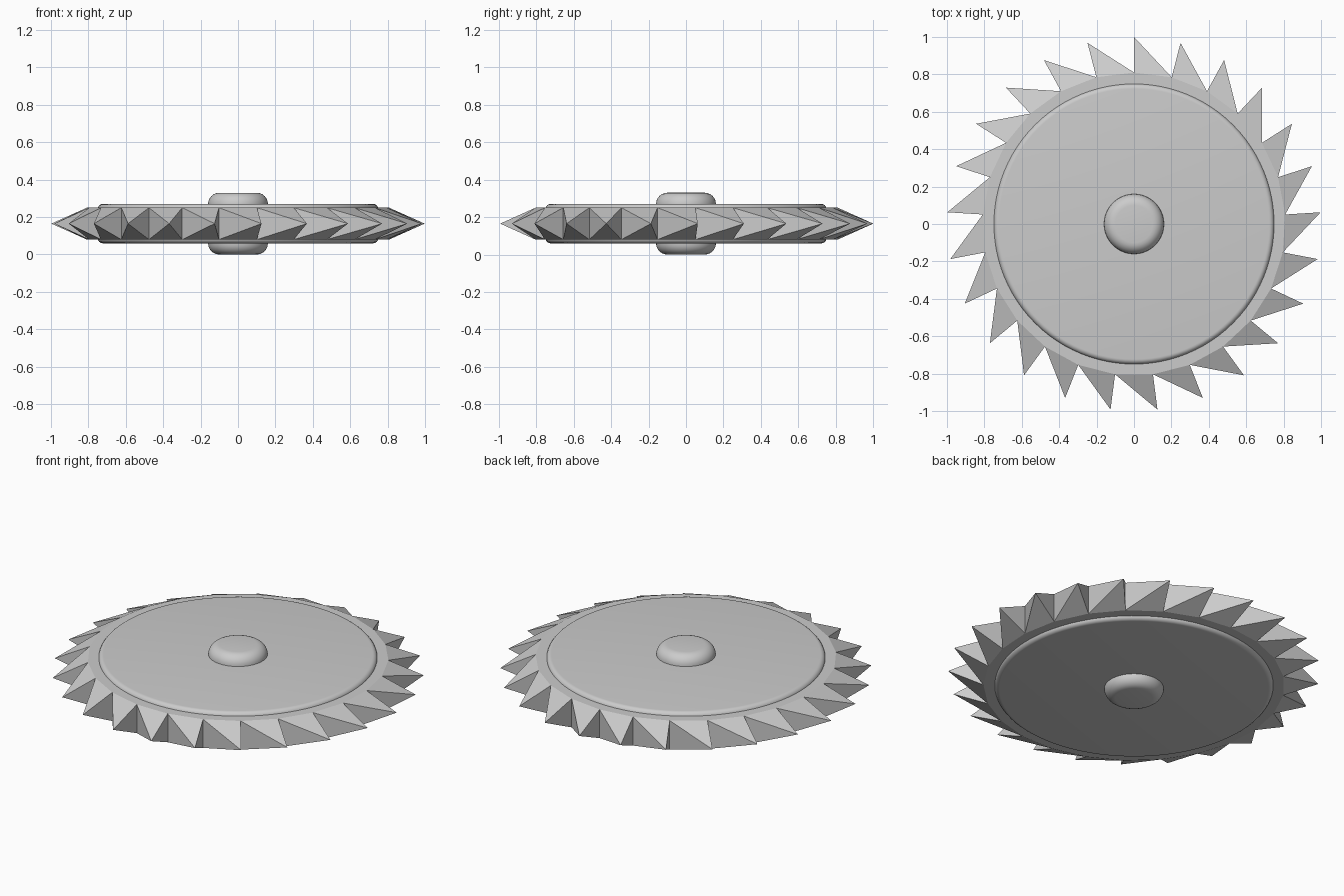
import bpy, bmesh, math

cube = bpy.data.objects.get("Cube")
if cube:
    bpy.data.objects.remove(cube)

TEETH = 25
STEP = 2 * math.pi / TEETH
MID_Z = 0.165
CORE_R, TIP_R, CORE_HALF = 0.81, 1.0, 0.085

steel = bpy.data.materials.new("grey steel")
steel.use_nodes = True
steel.diffuse_color = (0.6, 0.6, 0.6, 1)
steel.node_tree.nodes["Principled BSDF"].inputs["Base Color"].default_value = (0.6, 0.6, 0.6, 1)


def rounded_disc(name, radius, half, bevel):
    """Cylinder with rounded rims, centred on the blade's mid plane."""
    bpy.ops.mesh.primitive_cylinder_add(vertices=96, radius=radius, depth=2 * half,
                                        location=(0, 0, MID_Z))
    ob = bpy.context.object
    ob.name = name
    ob.data.materials.append(steel)
    mod = ob.modifiers.new("rounded rim", "BEVEL")
    mod.width = bevel
    mod.segments = 6
    mod.limit_method = "ANGLE"
    mod.angle_limit = math.radians(40)
    bpy.ops.object.modifier_apply(modifier=mod.name)
    bpy.ops.object.shade_smooth_by_angle(angle=math.radians(40))


# Raised plate and central hub, both showing on each side
rounded_disc("plate", 0.75, 0.105, 0.027)
rounded_disc("hub", 0.16, 0.165, 0.06)

# Toothed rim: a flat core with one raked pyramid on each side face
bm = bmesh.new()
top, bottom, tips = [], [], []
for i in range(TEETH):
    a = math.pi / 2 - i * STEP
    x, y = math.cos(a), math.sin(a)
    top.append(bm.verts.new((CORE_R * x, CORE_R * y, CORE_HALF)))
    bottom.append(bm.verts.new((CORE_R * x, CORE_R * y, -CORE_HALF)))
    tips.append(bm.verts.new((TIP_R * x, TIP_R * y, 0)))
bm.faces.new(top)
bm.faces.new(bottom)
for i in range(TEETH):
    j = (i + 1) % TEETH
    corners = [top[i], top[j], bottom[j], bottom[i]]
    for k in range(4):
        bm.faces.new((corners[k], corners[(k + 1) % 4], tips[i]))
bmesh.ops.recalc_face_normals(bm, faces=bm.faces)
mesh = bpy.data.meshes.new("toothed_rim")
bm.to_mesh(mesh)
bm.free()
mesh.materials.append(steel)
rim = bpy.data.objects.new("toothed_rim", mesh)
rim.location.z = MID_Z
bpy.context.collection.objects.link(rim)
